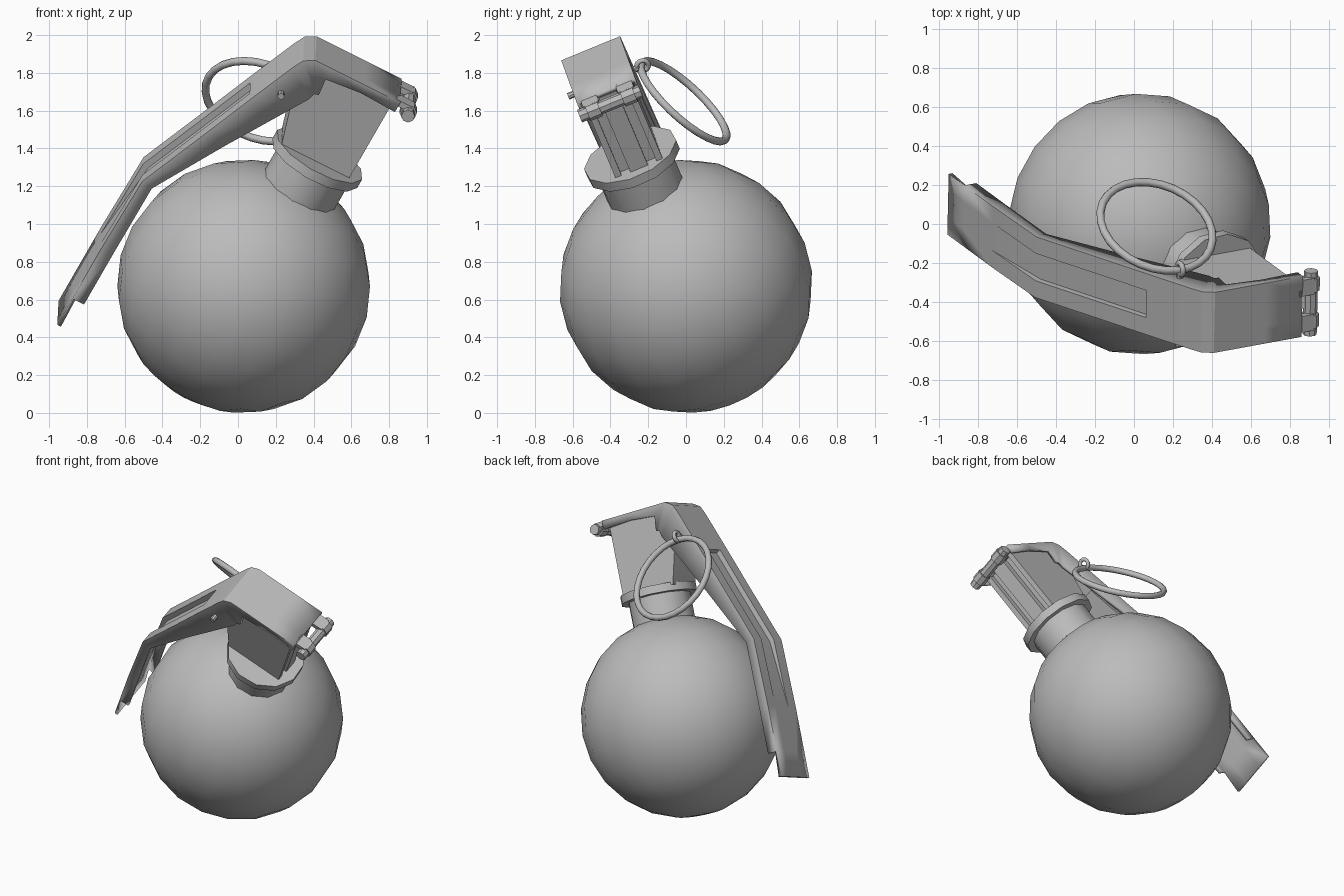
import bpy, bmesh, math
from mathutils import Vector, Matrix

if "Cube" in bpy.data.objects:
    bpy.data.objects.remove(bpy.data.objects["Cube"])

# Tilted frame: U along the lever head, V across it, W up the neck axis
CENTRE = Vector((0.03, 0.0, 0.67))
W = Vector((0.47, -0.3455, 0.814)).normalized()
V = Vector((-0.023, -0.9245, -0.384))
V = (V - W * V.dot(W)).normalized()
U = W.cross(V).normalized()
if U.x < 0:
    U.negate()
MID = -0.02  # the head sits slightly off the axis

metal = bpy.data.materials.new("grey_metal")
metal.diffuse_color = (0.5, 0.5, 0.5, 1)
metal.use_nodes = True
metal.node_tree.nodes["Principled BSDF"].inputs["Base Color"].default_value = metal.diffuse_color


def P(u, v, w):
    return CENTRE + U * u + V * v + W * w


def finish(name, bm, angle=35):
    bmesh.ops.recalc_face_normals(bm, faces=bm.faces)
    me = bpy.data.meshes.new(name)
    bm.to_mesh(me)
    bm.free()
    ob = bpy.data.objects.new(name, me)
    bpy.context.collection.objects.link(ob)
    me.materials.append(metal)
    bpy.ops.object.select_all(action='DESELECT')
    ob.select_set(True)
    bpy.context.view_layer.objects.active = ob
    bpy.ops.object.shade_smooth_by_angle(angle=math.radians(angle))
    return ob


def frame(z_axis, origin):
    m = z_axis.to_track_quat('Z', 'Y').to_matrix().to_4x4()
    return Matrix.Translation(origin) @ m


def rod(name, centre, axis, radius, length, sides):
    bm = bmesh.new()
    bmesh.ops.create_cone(bm, cap_ends=True, segments=sides, radius1=radius,
                          radius2=radius, depth=length, matrix=frame(axis, centre))
    return finish(name, bm)


def prism(name, outline, v0, v1):
    """Outline in (u, w), extruded across V."""
    bm = bmesh.new()
    a = [bm.verts.new(P(u, v0, w)) for u, w in outline]
    b = [bm.verts.new(P(u, v1, w)) for u, w in outline]
    bm.faces.new(a)
    bm.faces.new(b)
    for i in range(len(a)):
        j = (i + 1) % len(a)
        bm.faces.new((a[i], a[j], b[j], b[i]))
    return finish(name, bm)


def torus(name, centre, normal, major, minor, n, k):
    bm = bmesh.new()
    m = frame(normal, centre)
    g = []
    for i in range(n):
        t = 2 * math.pi * i / n
        row = []
        for j in range(k):
            s = 2 * math.pi * j / k
            r = major + minor * math.cos(s)
            row.append(bm.verts.new(m @ Vector((r * math.cos(t), r * math.sin(t), minor * math.sin(s)))))
        g.append(row)
    for i in range(n):
        for j in range(k):
            i2, j2 = (i + 1) % n, (j + 1) % k
            bm.faces.new((g[i][j], g[i2][j], g[i2][j2], g[i][j2]))
    return finish(name, bm, 80)


# Round shell
bm = bmesh.new()
bmesh.ops.create_uvsphere(bm, u_segments=20, v_segments=12, radius=0.672, matrix=frame(W, CENTRE))
finish("round_shell", bm, 60)

# Neck and collar
rod("neck", P(0, 0, 0.70), W, 0.212, 0.24, 12)
rod("collar", P(0, 0, 0.83), W, 0.26, 0.055, 12)

# Head block with ribs on its right end
prism("head_block", [(-0.22, 0.84), (0.14, 0.84), (0.14, 1.345), (-0.30, 1.345), (-0.30, 1.12)],
      MID - 0.135, MID + 0.135)
prism("end_rib", [(0.13, 0.84), (0.185, 0.84), (0.185, 1.34), (0.13, 1.34)], MID - 0.05, MID + 0.05)
for s, n in ((-1, "back"), (1, "front")):
    a, b = sorted((MID + s * 0.135, MID + s * 0.10))
    prism("side_rib_" + n, [(0.13, 0.84), (0.18, 0.84), (0.18, 1.34), (0.13, 1.34)], a, b)

# Lever: stations of (u, w, inward u, inward w, side flange depth, channel depth)
stations = [
    (-0.79, -0.61, 1, 0, 0, 0), (-0.79, -0.44, 1, 0, 0, 0), (-0.79, -0.44, 1, 0, 0.07, 0),
    (-0.79, -0.13, 1, 0, 0.07, 0), (-0.78, 0.33, 0.98, -0.2, 0.065, 0.035),
    (-0.60, 0.765, 0.92, -0.38, 0.12, 0.035), (-0.50, 1.01, 0.92, -0.38, 0.16, 0.035),
    (-0.50, 1.01, 0.92, -0.38, 0.16, 0), (-0.385, 1.285, 0.8, -0.6, 0.20, 0),
    (-0.355, 1.345, 0.7, -0.7, 0.20, 0), (-0.30, 1.378, 0.55, -0.83, 0.20, 0),
    (-0.20, 1.378, 0, -1, 0.07, 0), (0.0, 1.378, 0, -1, 0.05, 0), (0.21, 1.378, 0, -1, 0.06, 0)]
bm = bmesh.new()
rows = []
for u, w, du, dw, fl, ch in stations:
    cols = [(-0.168, fl), (-0.168, 0), (-0.075, 0), (-0.075, ch),
            (0.075, ch), (0.075, 0), (0.168, 0), (0.168, fl)]
    rows.append([bm.verts.new(P(u + du * d, MID + v, w + dw * d)) for v, d in cols])
for r, q in zip(rows, rows[1:]):
    for j in range(7):
        bm.faces.new((r[j], r[j + 1], q[j + 1], q[j]))
bmesh.ops.remove_doubles(bm, verts=bm.verts, dist=0.0005)
bmesh.ops.dissolve_degenerate(bm, edges=bm.edges, dist=0.0005)
lever = finish("lever", bm, 30)
# make the sheet face outward so its thickness grows inward
top = max(lever.data.polygons, key=lambda p: p.center.dot(W) - abs((p.center - P(0, MID, 0)).dot(V)))
if top.normal.dot(W) < 0:
    lever.data.flip_normals()
sol = lever.modifiers.new("thickness", 'SOLIDIFY')
sol.thickness = 0.022
sol.offset = -1

# Hinge at the right end: tabs curled round a pin
for c, n in ((-0.10, "back"), (0.10, "front")):
    prism("hinge_tab_" + n, [(0.19, 1.378), (0.28, 1.378), (0.28, 1.345), (0.19, 1.345)],
          MID + c - 0.045, MID + c + 0.045)
    rod("hinge_knuckle_" + n, P(0.28, MID + c, 1.335), V, 0.046, 0.07, 8)
rod("hinge_pin", P(0.28, MID + 0.005, 1.335), V, 0.036, 0.35, 8)

# Pull ring, its eye and the pin through the lever sides
torus("pull_ring", Vector((0.115, -0.012, 1.65)), Vector((0.28, 0.65, 0.70)), 0.3, 0.021, 28, 8)
torus("pin_eye", P(-0.37, -0.235, 1.125), U, 0.032, 0.014, 12, 6)
rod("safety_pin", P(-0.37, -0.01, 1.125), V, 0.018, 0.40, 8)
